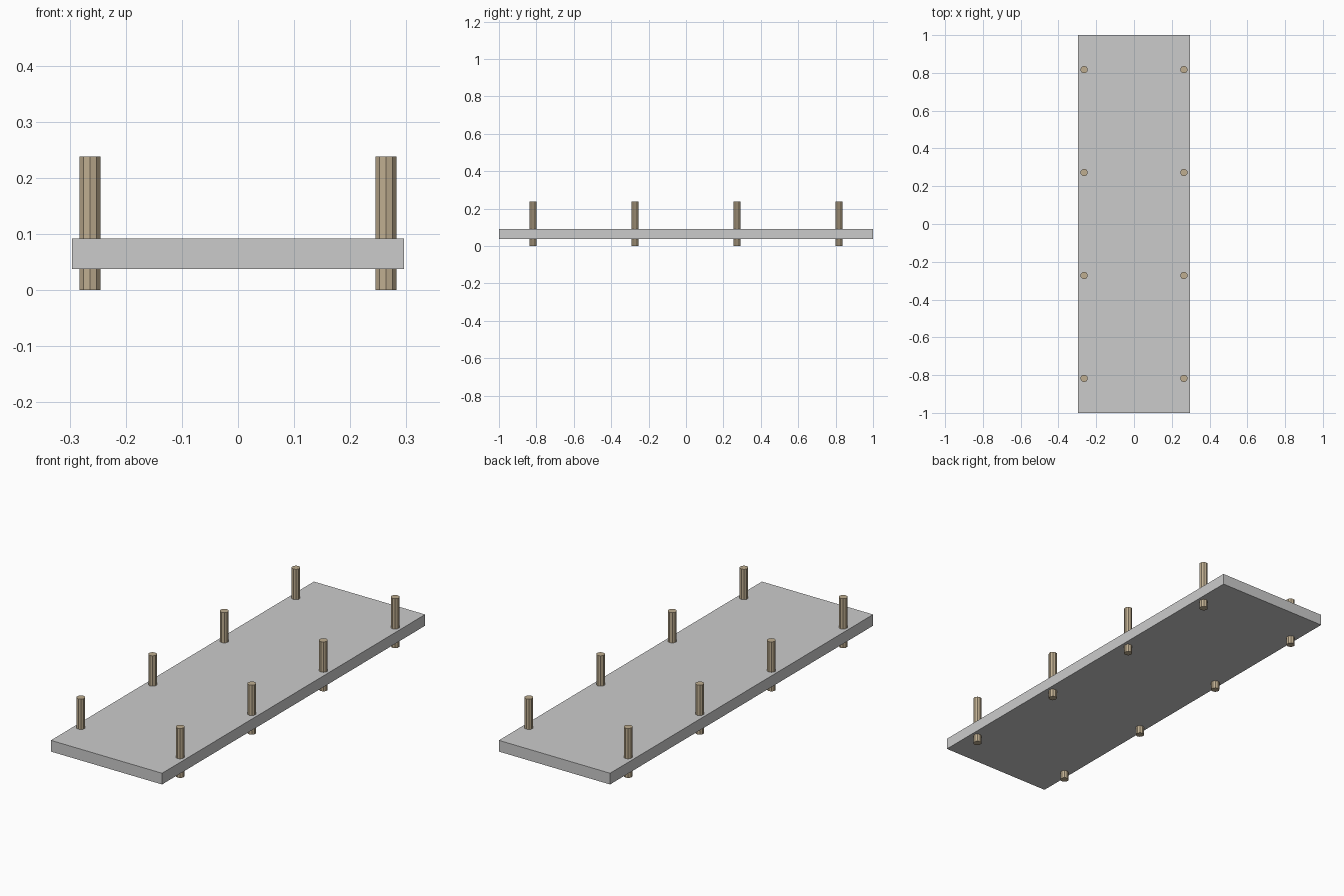
import bpy

if "Cube" in bpy.data.objects:
    bpy.data.objects.remove(bpy.data.objects["Cube"])

# Wood colour for the posts
wood = bpy.data.materials.new("wood")
wood.diffuse_color = (0.52, 0.42, 0.28, 1.0)
wood.use_nodes = True
wood.node_tree.nodes["Principled BSDF"].inputs["Base Color"].default_value = wood.diffuse_color

# Flat platform slab
bpy.ops.mesh.primitive_cube_add(size=1, location=(0, 0, 0.065))
slab = bpy.context.object
slab.name = "platform_slab"
slab.dimensions = (0.592, 2.0, 0.054)
bpy.ops.object.transform_apply(location=False, rotation=False, scale=True)

# Two rows of ten-sided posts passing through the slab
POST_HEIGHT = 0.238
for side, x in (("left", -0.264), ("right", 0.264)):
    for i in range(4):
        y = (i - 1.5) * 0.545
        bpy.ops.mesh.primitive_cylinder_add(
            vertices=10, radius=0.0195, depth=POST_HEIGHT,
            location=(x, y, POST_HEIGHT / 2))
        post = bpy.context.object
        post.name = f"{side}_post_{i + 1}"
        post.data.materials.append(wood)
